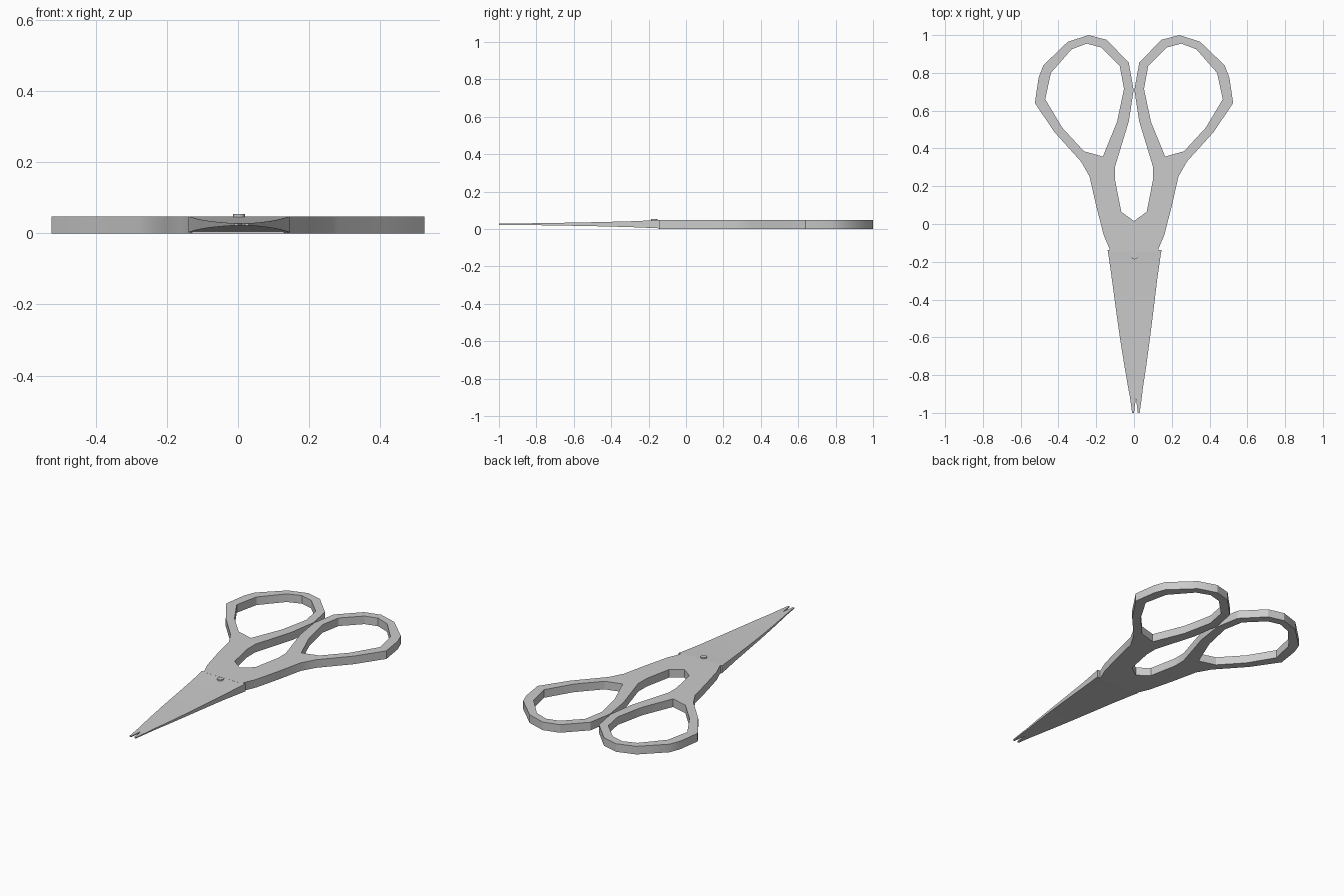
import bpy, bmesh

if "Cube" in bpy.data.objects:
    bpy.data.objects.remove(bpy.data.objects["Cube"])

T = 0.048  # handle thickness


def finish(bm, name, angle=0.5):
    bmesh.ops.remove_doubles(bm, verts=bm.verts, dist=0.0004)
    bmesh.ops.recalc_face_normals(bm, faces=bm.faces)
    me = bpy.data.meshes.new(name)
    bm.to_mesh(me)
    bm.free()
    ob = bpy.data.objects.new(name, me)
    bpy.context.collection.objects.link(ob)
    bpy.ops.object.select_all(action='DESELECT')
    ob.select_set(True)
    bpy.context.view_layer.objects.active = ob
    bpy.ops.object.shade_smooth_by_angle(angle=angle)
    return ob


# Handles: one side's outline with its finger hole, extruded then mirrored
outer = [(0.24, 1.0), (0.35, 0.965), (0.48, 0.84), (0.505, 0.775), (0.525, 0.64),
         (0.42, 0.485), (0.28, 0.33), (0.235, 0.25), (0.2, 0.095), (0.16, -0.06),
         (0.13, -0.13), (0.13, -0.145), (0, -0.145), (0, 0.015), (0.067, 0.065),
         (0.1, 0.23), (0.1, 0.305), (0.027, 0.545), (0.002, 0.71),
         (0.028, 0.855), (0.145, 0.975)]
hole = [(0.25, 0.955), (0.33, 0.925), (0.44, 0.8), (0.47, 0.66), (0.38, 0.51),
        (0.265, 0.385), (0.165, 0.357), (0.09, 0.54), (0.053, 0.715),
        (0.075, 0.835), (0.175, 0.935)]
cu = bpy.data.curves.new("outline", 'CURVE')
cu.dimensions = '2D'
cu.fill_mode = 'BOTH'
cu.extrude = T / 2
for pts in (outer, hole):
    sp = cu.splines.new('POLY')
    sp.points.add(len(pts) - 1)
    for p, (x, y) in zip(sp.points, pts):
        p.co = (x, y, 0, 1)
    sp.use_cyclic_u = True
tmp = bpy.data.objects.new("outline", cu)
bpy.context.collection.objects.link(tmp)
bpy.context.view_layer.update()
bm = bmesh.new()
bm.from_mesh(tmp.evaluated_get(bpy.context.evaluated_depsgraph_get()).to_mesh())
bpy.data.objects.remove(tmp)
bmesh.ops.translate(bm, verts=bm.verts, vec=(0, 0, T / 2))
seam = [f for f in bm.faces if all(abs(v.co.x) < 1e-4 for v in f.verts)]
bmesh.ops.delete(bm, geom=seam, context='FACES')
copy = bmesh.ops.duplicate(bm, geom=bm.verts[:] + bm.edges[:] + bm.faces[:])["geom"]
for v in copy:
    if isinstance(v, bmesh.types.BMVert):
        v.co.x *= -1
finish(bm, "handles")

# Blades: (y, centre x, half width, half thickness, half notch between tips)
sections = [(-0.138, 0.003, 0.143, 0.0225, 0), (-0.165, 0.003, 0.138, 0.021, 0),
            (-0.3, 0.003, 0.119, 0.0155, 0), (-0.45, 0.004, 0.1, 0.0115, 0),
            (-0.6, 0.005, 0.08, 0.0085, 0), (-0.75, 0.007, 0.058, 0.006, 0),
            (-0.86, 0.008, 0.04, 0.0045, 0), (-0.92, 0.010, 0.031, 0.0038, 0),
            (-1.0, 0.010, 0.02, 0.003, 0.01)]
ZC = 0.0255
bm = bmesh.new()
for s in (1, -1):
    rings = []
    for y, c, w, t, n in sections:
        rings.append([bm.verts.new((c + s * x, y, ZC + z))
                      for x, z in ((n, -t), (w, -t), (w, t), (n, t))])
    for i, (a, b) in enumerate(zip(rings, rings[1:])):
        for k in range(4):
            if k == 3 and i < len(rings) - 2:
                continue  # the blades are joined along the seam
            j = (k + 1) % 4
            bm.faces.new((a[k], a[j], b[j], b[k]))
    bm.faces.new(rings[0])
    bm.faces.new(rings[-1])
finish(bm, "blades")

# Pivot screw
bm = bmesh.new()
bmesh.ops.create_cone(bm, cap_ends=True, segments=16, radius1=0.017, radius2=0.017, depth=0.024)
bmesh.ops.translate(bm, verts=bm.verts, vec=(0.003, -0.17, 0.042))
finish(bm, "pivot_screw")
